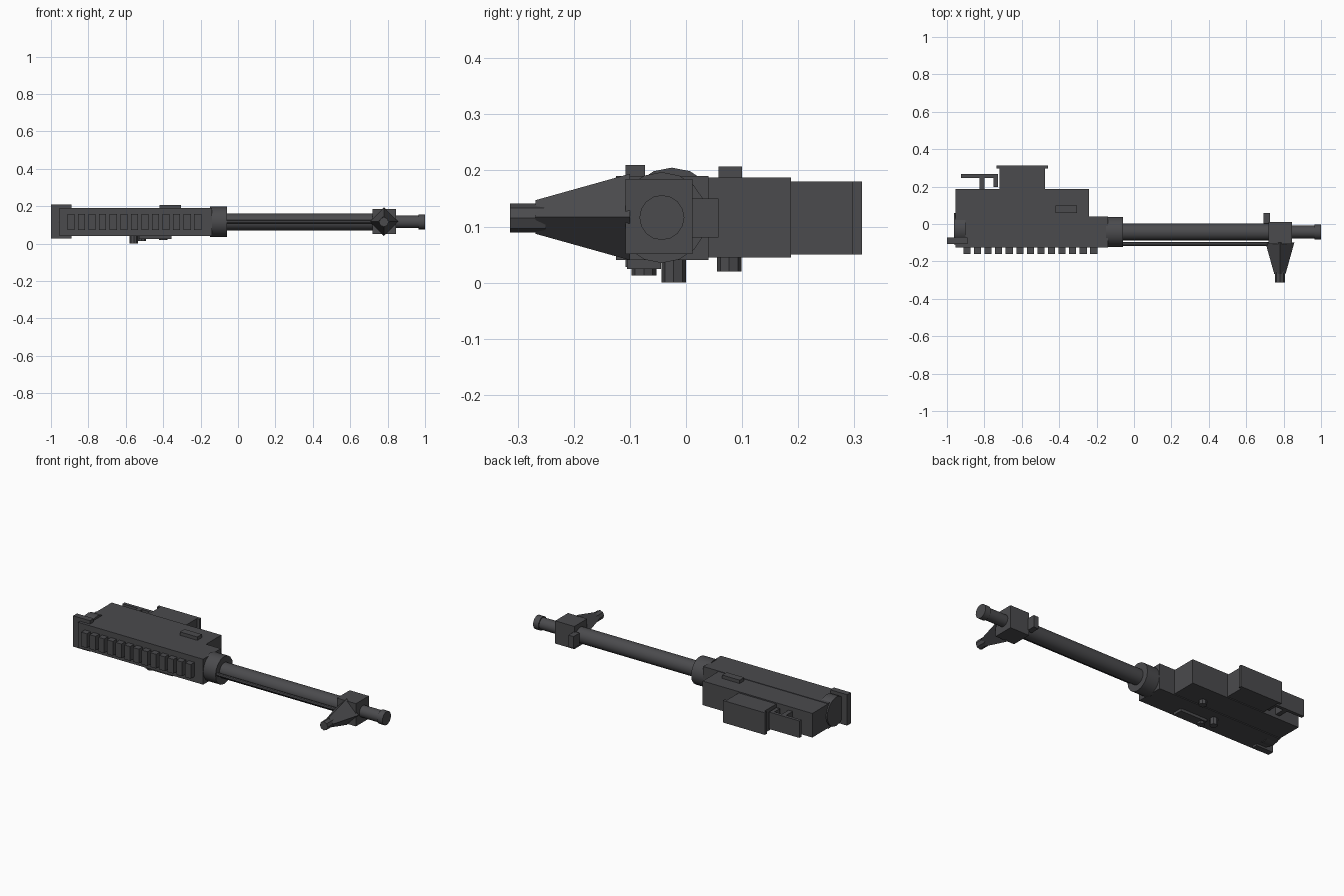
import bpy, math

if "Cube" in bpy.data.objects:
    bpy.data.objects.remove(bpy.data.objects["Cube"])

AX_Y, AX_Z = -0.043, 0.116   # barrel axis


def finish(o, name):
    o.name = name
    m = bpy.data.materials.get("gunmetal") or bpy.data.materials.new("gunmetal")
    m.diffuse_color = (0.07, 0.07, 0.075, 1)
    m.use_nodes = True
    m.node_tree.nodes["Principled BSDF"].inputs["Base Color"].default_value = m.diffuse_color
    o.data.materials.append(m)
    return o


def box(name, x, y, z):
    """Box from (min, max) ranges."""
    bpy.ops.mesh.primitive_cube_add(size=1, location=[sum(r) / 2 for r in (x, y, z)])
    o = bpy.context.object
    o.scale = [r[1] - r[0] for r in (x, y, z)]
    return finish(o, name)


def rod(name, axis, a, b, u, v, r, r2=None, sides=16, smooth=True):
    """Cylinder or cone from a to b along an axis; u, v are the other two coordinates."""
    mid = (a + b) / 2
    loc = {'x': (mid, u, v), 'y': (u, mid, v), 'z': (u, v, mid)}[axis]
    rot = {'x': (0, math.pi / 2, 0), 'y': (-math.pi / 2, 0, 0), 'z': (0, 0, 0)}[axis]
    bpy.ops.mesh.primitive_cone_add(vertices=sides, radius1=r, radius2=r if r2 is None else r2,
                                    depth=b - a, location=loc, rotation=rot)
    if smooth:
        bpy.ops.object.shade_smooth_by_angle(angle=math.radians(35))
    return finish(bpy.context.object, name)


# receiver body and lower housing
box("receiver", (-0.955, -0.14), (-0.125, 0.04), (0.04, 0.19))
box("lower_housing", (-0.955, -0.24), (0.035, 0.187), (0.045, 0.187))

# top rail teeth
for i in range(13):
    x = -0.912 + i * 0.0565
    box(f"rail_tooth_{i + 1}", (x, x + 0.038), (-0.16, -0.12), (0.073, 0.157))

# rear cap and rear sight plate
rod("rear_cap", 'x', -0.963, -0.9, -0.025, 0.12, 0.085)
box("rear_plate", (-1.0, -0.89), (-0.108, -0.073), (0.028, 0.21))

# box magazine with end flange
box("magazine", (-0.72, -0.475), (0.18, 0.3), (0.05, 0.18))
box("magazine_flange", (-0.735, -0.46), (0.297, 0.314), (0.05, 0.18))

# rear bracket
box("bracket_stem", (-0.827, -0.8), (0.18, 0.25), (0.065, 0.165))
box("bracket_plate", (-0.926, -0.728), (0.247, 0.266), (0.065, 0.165))
box("bracket_hook", (-0.75, -0.728), (0.197, 0.25), (0.065, 0.165))

# side lug, knobs and lever
box("side_lug", (-0.42, -0.306), (0.058, 0.1), (0.18, 0.207))
rod("side_stud", 'z', 0.02, 0.06, -0.40, 0.077, 0.022, sides=8, smooth=False)
rod("lever_pivot", 'z', 0.0, 0.06, -0.557, -0.022, 0.022, sides=8, smooth=False)
rod("lever_knob", 'z', 0.013, 0.06, -0.515, -0.075, 0.022, sides=8, smooth=False)
box("lever_plate", (-0.53, -0.355), (-0.105, -0.045), (0.024, 0.05))

# barrel, collar and muzzle
rod("barrel_collar", 'x', -0.15, -0.06, AX_Y, AX_Z, 0.081)
rod("barrel", 'x', -0.08, 0.74, AX_Y, AX_Z, 0.045)
rod("muzzle", 'x', 0.83, 0.97, AX_Y, AX_Z, 0.034)
rod("muzzle_tip", 'x', 0.965, 1.0, AX_Y, AX_Z, 0.04)
rod("gas_rod", 'x', -0.08, 0.74, -0.107, AX_Z, 0.01, sides=8)

# front sight block, diamond post and rear stub
box("front_block", (0.72, 0.845), (-0.108, 0.012), (0.051, 0.185))
rod("sight_post", 'y', -0.268, -0.1, 0.78, 0.117, 0.03, 0.077, sides=4, smooth=False)
rod("sight_tip", 'y', -0.314, -0.25, 0.78, 0.115, 0.026, sides=8, smooth=False)
box("block_stub", (0.693, 0.726), (0.002, 0.058), (0.08, 0.15))
